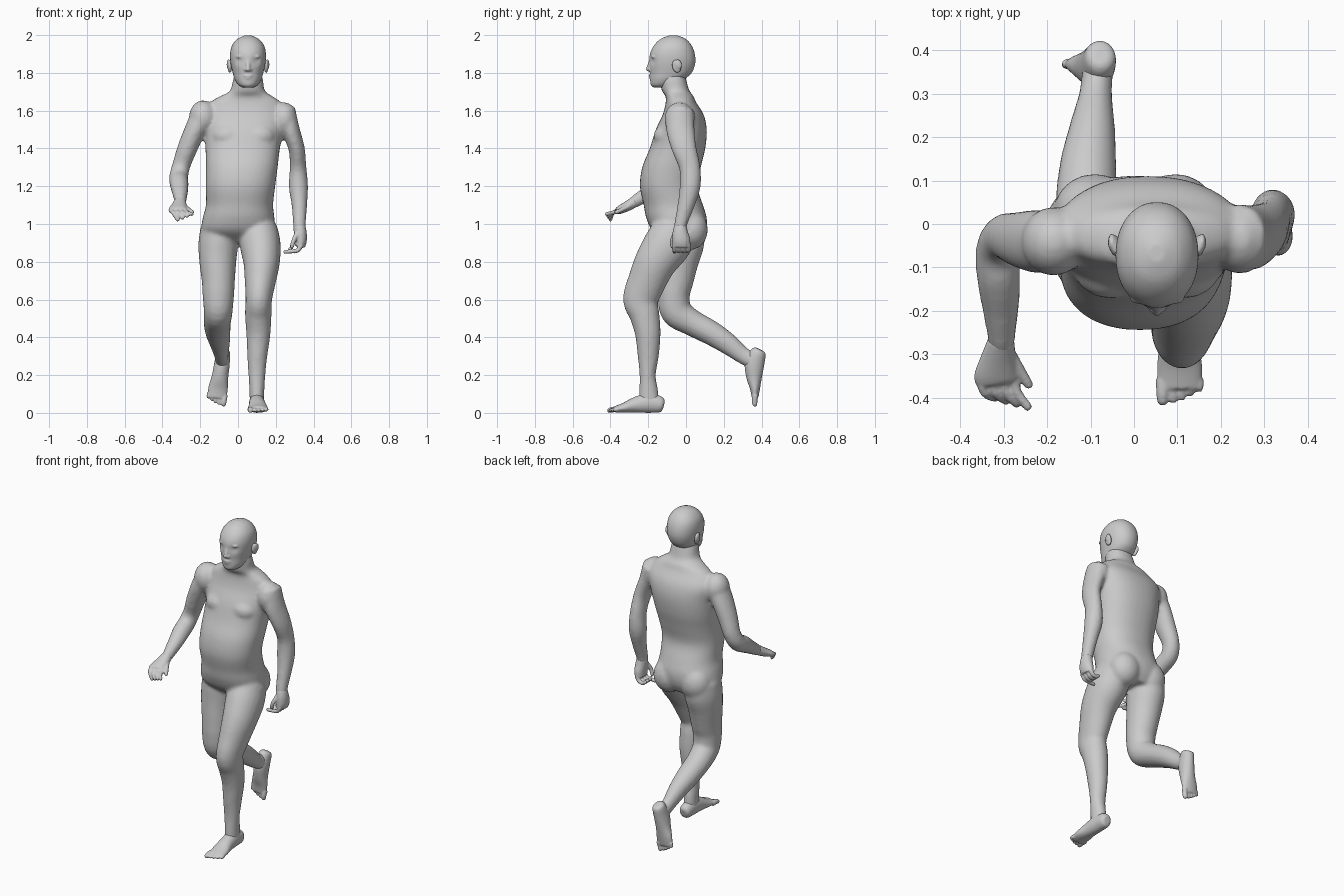
import bpy, bmesh, math
from mathutils import Vector, Matrix

X, Y = Vector((1, 0, 0)), Vector((0, 1, 0))


def smooth_path(pts, steps):
    """Catmull-Rom interpolation of (x, y, z, half width, half depth) sections."""
    out = []
    for i in range(len(pts) - 1):
        p0, p1, p2, p3 = pts[max(i - 1, 0)], pts[i], pts[i + 1], pts[min(i + 2, len(pts) - 1)]
        for s in range(steps):
            t = s / steps
            out.append([0.5 * (2 * b + (c - a) * t + (2 * a - 5 * b + 4 * c - d) * t * t
                               + (3 * b - a - 3 * c + d) * t ** 3)
                        for a, b, c, d in zip(p0, p1, p2, p3)])
    return out + [list(pts[-1])]


def loft(bm, pts, n=24, steps=4, flat=False, ref=X, power=2.0):
    """Closed tube through elliptical sections."""
    path = smooth_path(pts, steps)
    mids = [Vector(p[:3]) for p in path]
    rings = []
    for i, p in enumerate(path):
        t = (mids[min(i + 1, len(mids) - 1)] - mids[max(i - 1, 0)]).normalized()
        if flat:
            t = Vector((0, 0, 1))
        side = (ref - t * ref.dot(t)).normalized()
        up = t.cross(side)
        ring = []
        for k in range(n):
            c, s = math.cos(math.tau * k / n), math.sin(math.tau * k / n)
            c = math.copysign(abs(c) ** (2 / power), c)
            s = math.copysign(abs(s) ** (2 / power), s)
            ring.append(bm.verts.new(mids[i] + side * c * p[3] + up * s * p[4]))
        rings.append(ring)
    for a, b in zip(rings, rings[1:]):
        for k in range(n):
            bm.faces.new((a[k], a[(k + 1) % n], b[(k + 1) % n], b[k]))
    bm.faces.new(rings[0][::-1])
    bm.faces.new(rings[-1])


def blob(bm, loc, r, tilt=0.0):
    m = Matrix.Translation(loc) @ Matrix.Rotation(tilt, 4, 'X') @ Matrix.Diagonal((*r, 1))
    bmesh.ops.create_uvsphere(bm, u_segments=20, v_segments=12, radius=1, matrix=m)


def digit(bm, points, r, ref=X):
    k = len(points) - 1
    pts = [(*p, r * (1 - 0.2 * i / k), r * (1 - 0.2 * i / k)) for i, p in enumerate(points)]
    tip = Vector(points[-1]) + (Vector(points[-1]) - Vector(points[-2])).normalized() * r * 0.6
    loft(bm, pts + [(*tip, r * 0.4, r * 0.4)], n=10, steps=3, ref=ref)


def finish(bm, name, voxel, iterations, matrix=None):
    """Fuse overlapping pieces into one skin."""
    if matrix:
        bm.transform(matrix)
    bmesh.ops.recalc_face_normals(bm, faces=bm.faces)
    me = bpy.data.meshes.new(name)
    bm.to_mesh(me)
    bm.free()
    ob = bpy.data.objects.new(name, me)
    bpy.context.collection.objects.link(ob)
    rm = ob.modifiers.new("fuse", 'REMESH')
    rm.mode, rm.voxel_size, rm.use_smooth_shade = 'VOXEL', voxel, True
    sm = ob.modifiers.new("relax", 'SMOOTH')
    sm.factor, sm.iterations = 0.5, iterations
    return ob


# Body: torso and neck
bm = bmesh.new()
loft(bm, [(.005, -.01, .90, .12, .085), (.0, -.035, .96, .19, .14), (.003, -.05, 1.03, .19, .16),
          (.008, -.067, 1.10, .178, .157), (.013, -.092, 1.20, .184, .152),
          (.02, -.077, 1.30, .19, .155), (.025, -.045, 1.40, .197, .147),
          (.033, -.025, 1.50, .207, .135), (.036, -.015, 1.58, .215, .108),
          (.04, -.027, 1.645, .185, .08), (.045, -.035, 1.678, .135, .074),
          (.05, -.055, 1.705, .092, .073), (.053, -.068, 1.76, .08, .07),
          (.053, -.075, 1.80, .07, .065)], n=36, flat=True, power=2.25)
# chest, buttocks, shoulders
for x in (-.055, .115):
    blob(bm, (x, -.1, 1.465), (.085, .072, .065))
for x in (-.09, .095):
    blob(bm, (x, .028, .97), (.095, .088, .105))
blob(bm, (-.185, -.04, 1.565), (.075, .08, .09))
blob(bm, (.243, -.035, 1.555), (.07, .08, .09))
# arms
loft(bm, [(-.17, -.04, 1.60, .07, .07), (-.225, -.04, 1.50, .057, .073), (-.268, -.035, 1.40, .053, .063),
          (-.30, -.03, 1.31, .048, .052), (-.314, -.06, 1.25, .05, .05), (-.312, -.12, 1.215, .05, .05),
          (-.307, -.19, 1.17, .043, .041), (-.305, -.26, 1.125, .032, .034), (-.305, -.29, 1.105, .03, .027)])
loft(bm, [(.24, -.03, 1.60, .065, .075), (.277, -.03, 1.50, .05, .075), (.31, -.01, 1.40, .043, .066),
          (.318, .02, 1.30, .044, .056), (.32, .022, 1.20, .051, .055), (.325, .0, 1.10, .041, .045),
          (.325, -.028, 1.0, .034, .034), (.327, -.032, .96, .031, .036)])
# legs
loft(bm, [(.11, -.05, .97, .10, .12), (.118, -.10, .89, .108, .125), (.125, -.16, .80, .097, .112),
          (.118, -.205, .70, .083, .102), (.11, -.24, .60, .07, .094), (.107, -.22, .52, .07, .08),
          (.108, -.202, .42, .064, .068), (.102, -.20, .30, .053, .056), (.10, -.203, .20, .045, .043),
          (.10, -.198, .12, .04, .05), (.10, -.195, .05, .038, .055)])
loft(bm, [(-.10, -.02, .97, .10, .12), (-.105, -.025, .89, .105, .12), (-.107, -.04, .80, .098, .106),
          (-.104, -.055, .70, .088, .095), (-.104, -.065, .62, .083, .085), (-.105, -.05, .535, .076, .083),
          (-.11, .03, .478, .072, .07), (-.106, .13, .425, .066, .065), (-.096, .22, .367, .053, .057),
          (-.088, .30, .305, .038, .045), (-.083, .36, .275, .036, .045), (-.08, .385, .268, .033, .042)])
finish(bm, "body", .011, 5)

# Head with eye sockets, brow, nose, lips and chin
hx = .053
bm = bmesh.new()
loft(bm, [(hx, -.135, 1.722, .025, .035), (hx, -.122, 1.735, .05, .064), (hx, -.10, 1.765, .07, .09),
          (hx, -.08, 1.80, .081, .11), (hx, -.073, 1.85, .092, .122), (hx, -.072, 1.90, .095, .119),
          (hx, -.07, 1.945, .085, .10), (hx, -.068, 1.98, .056, .066), (hx, -.067, 1.998, .018, .022)],
     n=48, steps=5, flat=True, power=2.15)
for v in bm.verts:
    for s in (-1, 1):
        if v.co.y < -.1:
            d = (v.co - Vector((hx + s * .037, -.17, 1.865))).length
            v.co.y += .016 * math.exp(-(d / .022) ** 2)
for s in (-1, 1):
    blob(bm, (hx + s * .036, -.163, 1.863), (.015, .014, .011))
    blob(bm, (hx + s * .035, -.172, 1.886), (.03, .014, .008))
    blob(bm, (hx + s * .012, -.19, 1.817), (.011, .013, .009))
digit(bm, [(hx, -.178, 1.878), (hx, -.192, 1.845), (hx, -.203, 1.817)], .013)
blob(bm, (hx, -.185, 1.785), (.027, .013, .007))
blob(bm, (hx, -.182, 1.772), (.023, .013, .008))
blob(bm, (hx, -.165, 1.74), (.028, .022, .017))
finish(bm, "head", .006, 3)

# Ears
bm = bmesh.new()
for s in (-1, 1):
    blob(bm, (hx + s * .096, -.05, 1.835), (.012, .024, .036), .25)
    blob(bm, (hx + s * .104, -.042, 1.845), (.009, .02, .027), .25)
finish(bm, "ears", .005, 2)

# Right hand, reaching forward
bm = bmesh.new()
loft(bm, [(-.305, -.265, 1.122, .03, .03), (-.312, -.31, 1.095, .041, .027),
          (-.318, -.35, 1.075, .05, .022), (-.317, -.365, 1.068, .046, .017)])
for i in range(4):
    x = -.354 + .025 * i
    digit(bm, [(x, -.35, 1.07), (x + .01, -.387, 1.06), (x + .035, -.40 - .007 * i, 1.022 + .01 * i)], .0125)
digit(bm, [(-.283, -.30, 1.095), (-.26, -.34, 1.075), (-.242, -.37, 1.062)], .0135)
finish(bm, "right_hand", .005, 2)

# Left hand, hanging with curled fingers
bm = bmesh.new()
loft(bm, [(.325, -.03, .99, .032, .033), (.33, -.03, .95, .034, .042),
          (.332, -.025, .91, .032, .048), (.327, -.025, .88, .027, .046)])
for i in range(4):
    y = -.06 + .024 * i
    end = (.248, y, .853) if i == 0 else (.275, y, .868)
    digit(bm, [(.335, y, .89), (.318, y, .862), (.292, y, .856), end], .013, ref=Y)
digit(bm, [(.312, -.055, .95), (.296, -.073, .915), (.285, -.072, .88)], .0135, ref=Y)
finish(bm, "left_hand", .005, 2)


# Feet: heel at the origin, toes toward -y
def foot(name, matrix):
    bm = bmesh.new()
    loft(bm, [(0, 0, .04, .018, .02), (0, -.015, .043, .035, .041), (0, -.08, .052, .041, .052),
              (.002, -.15, .042, .044, .042), (.005, -.21, .027, .052, .027), (.005, -.26, .018, .05, .017)])
    for i in range(5):
        x = -.034 + .02 * i + (.004 if i else 0)
        tip = -.29 + .002 * i * i
        digit(bm, [(x, -.24, .018), (x, -.268 + .002 * i, .018), (x, tip, .013)], .017 if i == 0 else .0115)
    finish(bm, name, .005, 2, matrix)


foot("left_foot", Matrix.Translation((.10, -.117, 0)))
foot("right_foot", Matrix.Translation((-.075, .428, .33)) @ Matrix.Rotation(math.radians(80), 4, 'X')
     @ Matrix.Rotation(math.radians(-7), 4, 'Z') @ Matrix.Diagonal((-1, 1, 1, 1)))
